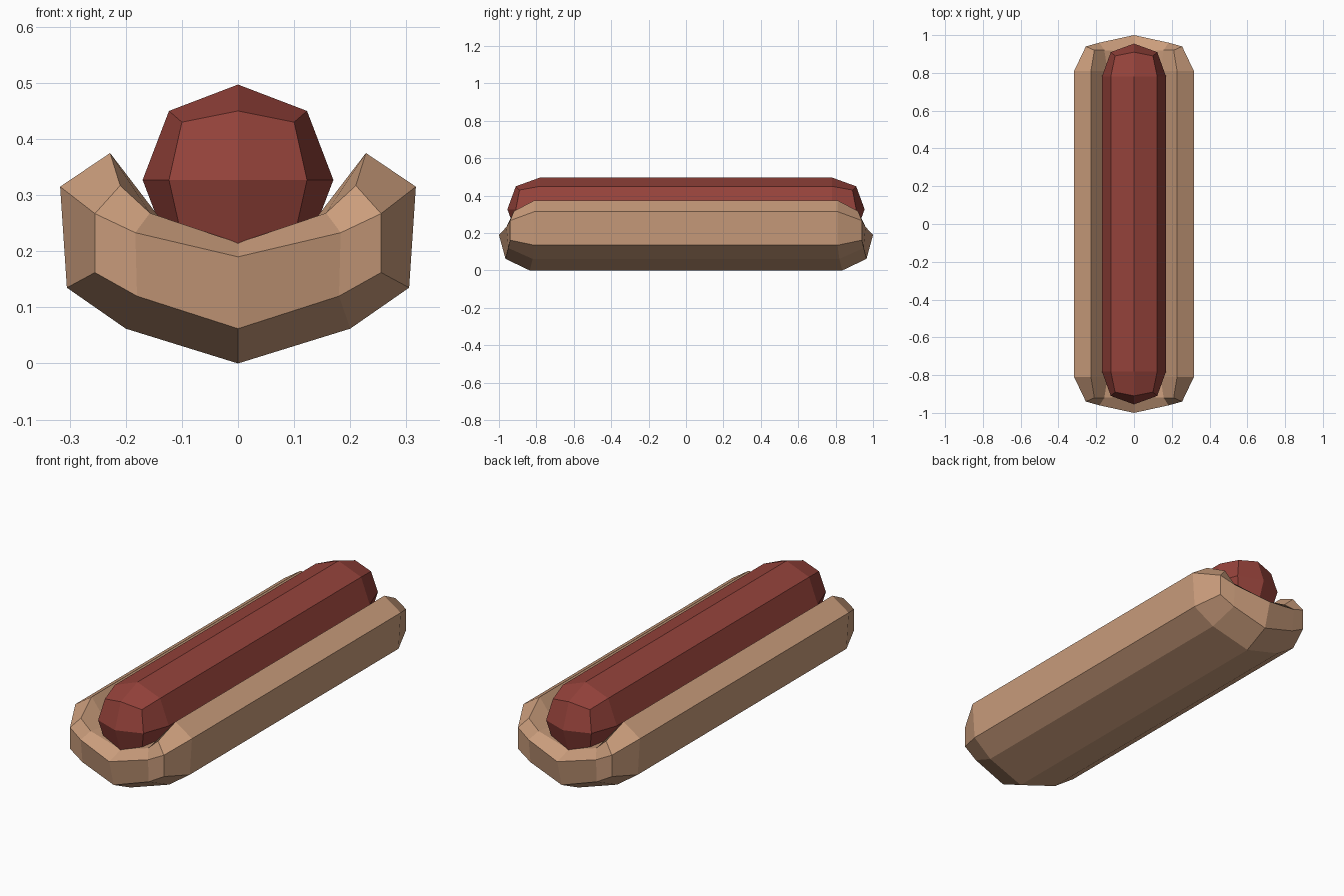
import bpy
import bmesh
from mathutils import Matrix

cube = bpy.data.objects.get("Cube")
if cube:
    bpy.data.objects.remove(cube, do_unlink=True)


def make_material(name, color):
    mat = bpy.data.materials.new(name)
    mat.use_nodes = True
    mat.diffuse_color = color
    bsdf = mat.node_tree.nodes["Principled BSDF"]
    bsdf.inputs["Base Color"].default_value = color
    bsdf.inputs["Roughness"].default_value = 0.9
    return mat


def strip(bm, row_a, row_b):
    """Bridge two rows of points with quads."""
    for i in range(len(row_a) - 1):
        corners = (row_a[i], row_a[i + 1], row_b[i + 1], row_b[i])
        bm.faces.new([bm.verts.new(p) for p in corners])


def mirrored_object(name, strips, axes, mat, height=0.0):
    """Build one section of a part and mirror it into a closed flat-faced mesh."""
    bm = bmesh.new()
    for a, b in strips:
        strip(bm, a, b)
    bmesh.ops.remove_doubles(bm, verts=bm.verts[:], dist=0.0005)
    for axis in axes:
        geom = bm.verts[:] + bm.edges[:] + bm.faces[:]
        bmesh.ops.mirror(bm, geom=geom, matrix=Matrix.Identity(4),
                         merge_dist=0.0005, axis=axis)
    bmesh.ops.remove_doubles(bm, verts=bm.verts[:], dist=0.0005)
    bmesh.ops.recalc_face_normals(bm, faces=bm.faces[:])
    mesh = bpy.data.meshes.new(name)
    bm.to_mesh(mesh)
    bm.free()
    mesh.materials.append(mat)
    obj = bpy.data.objects.new(name, mesh)
    obj.location.z = height
    bpy.context.collection.objects.link(obj)
    return obj


def at_middle(row):
    return [(x, 0, z) for x, y, z in row]


bread = make_material("toasted bread", (0.59, 0.335, 0.2, 1))
meat = make_material("sausage red", (0.30, 0.055, 0.043, 1))

# Bun: half profile from underside centre, over the lip, to the trough floor
body = [(0, -0.835, 0), (0.2, -0.82, 0.062), (0.305, -0.81, 0.135),
        (0.317, -0.81, 0.315), (0.228, -0.81, 0.375),
        (0.14, -0.81, 0.26), (0, -0.81, 0.2)]
end_low = [(0, -0.965, 0.062), (0.18, -0.95, 0.12), (0.255, -0.94, 0.162)]
end_high = [(0, -1, 0.19), (0.183, -0.96, 0.233), (0.255, -0.94, 0.267)]
end_lip = [(0, -0.91, 0.215), (0.157, -0.92, 0.268), (0.21, -0.92, 0.317)]
end_ring = end_low + [end_high[-1]] + end_lip[::-1]
mirrored_object("bun", [(at_middle(body), body), (body, end_ring),
                        (end_low, end_high), (end_high, end_lip)], "XY", bread)

# Sausage: one eighth, mirrored around its own centre
side = [(0, -0.78, 0.17), (0.123, -0.78, 0.123), (0.17, -0.78, 0)]
cap = [(0, -0.91, 0.123), (0.1, -0.89, 0.103), (0.123, -0.91, 0)]
tip = [cap[0], (0, -0.955, 0)]
mirrored_object("sausage", [(at_middle(side), side), (side, cap),
                            (tip, cap[1:])], "XYZ", meat, 0.327)
